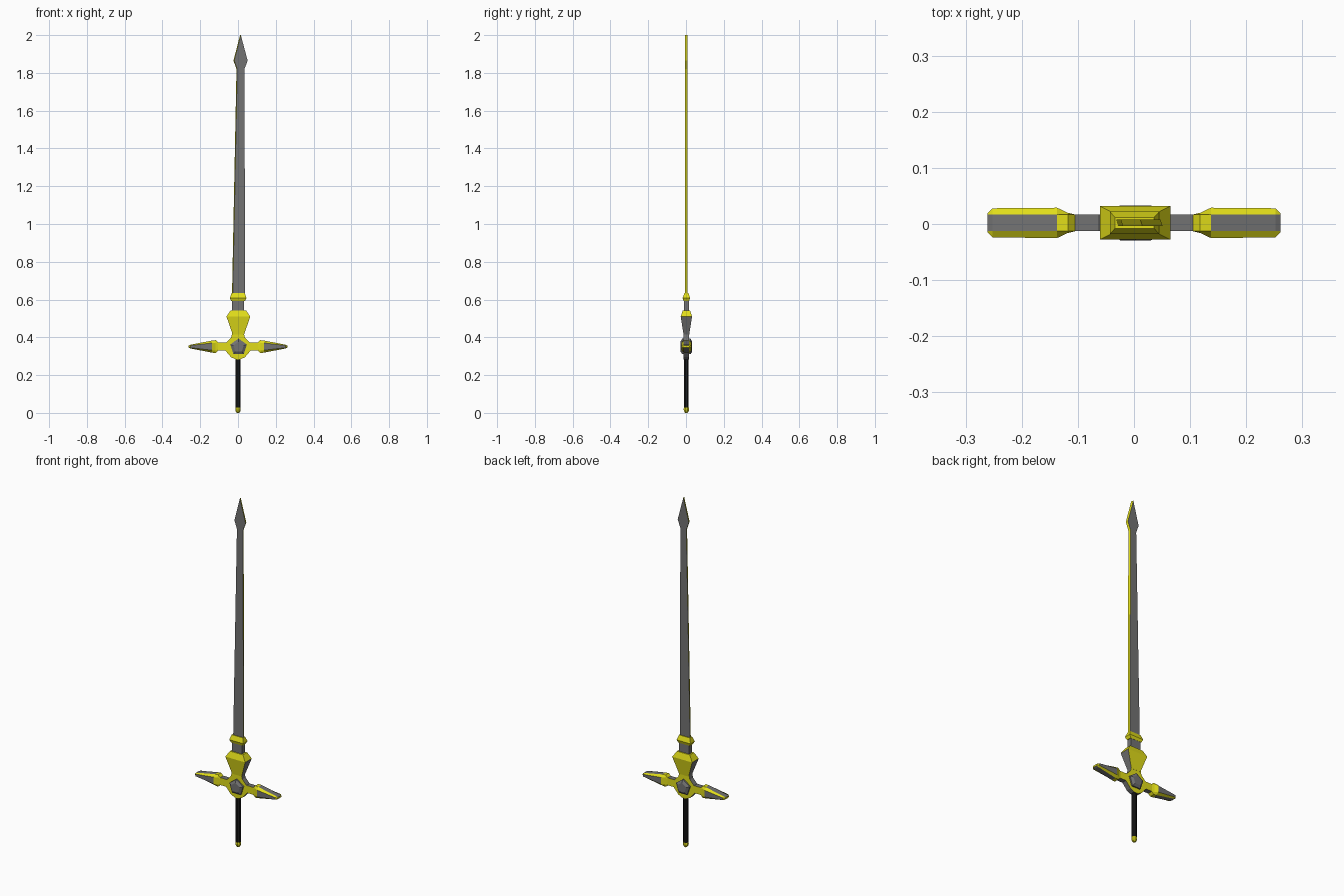
import bpy, bmesh, math

if "Cube" in bpy.data.objects:
    bpy.data.objects.remove(bpy.data.objects["Cube"])

YC = 0.002  # depth centre of the sword


def material(name, rgb):
    m = bpy.data.materials.new(name)
    m.diffuse_color = (*rgb, 1)
    m.use_nodes = True
    m.node_tree.nodes["Principled BSDF"].inputs["Base Color"].default_value = m.diffuse_color
    return m


GREY = material("steel", (0.17, 0.17, 0.17))
GOLD = material("gold", (0.75, 0.72, 0.01))
BLACK = material("black", (0.01, 0.01, 0.01))


def loft(name, rings, mats, pick=None):
    """Skin closed rings of points; pick(normal, centre) gives the material index."""
    bm = bmesh.new()
    vs = [[bm.verts.new(p) for p in r] for r in rings]
    for a, b in zip(vs, vs[1:]):
        n = len(a)
        for i in range(n):
            bm.faces.new((a[i], a[(i + 1) % n], b[(i + 1) % n], b[i]))
    bm.faces.new(vs[0])
    bm.faces.new(vs[-1])
    bmesh.ops.recalc_face_normals(bm, faces=bm.faces)
    bm.normal_update()
    if pick:
        for f in bm.faces:
            f.material_index = pick(f.normal, f.calc_center_median())
    me = bpy.data.meshes.new(name)
    bm.to_mesh(me)
    bm.free()
    for m in mats:
        me.materials.append(m)
    ob = bpy.data.objects.new(name, me)
    bpy.context.collection.objects.link(ob)
    return ob


def block(name, secs, mats, pick=None, cx=0.003):
    """Stack of rectangles (z, half width, half depth)."""
    return loft(name, [[(cx + sx * w, YC + sy * d, z)
                        for sx, sy in ((-1, -1), (1, -1), (1, 1), (-1, 1))]
                       for z, w, d in secs], mats, pick)


def turned(name, secs, mat, n=8):
    """Faceted round part from (z, radius) pairs."""
    return loft(name, [[(r * math.cos(math.tau * (i + .5) / n),
                         YC + r * math.sin(math.tau * (i + .5) / n), z)
                        for i in range(n)] for z, r in secs], [mat])


def plate(name, profile, d, mats, pick, shear=0.0):
    return loft(name, [[(x - s * shear, YC + s * d, z) for x, z in profile]
                       for s in (-1, 1)], mats, pick)


# Grip and pommel
turned("grip", [(0.02, 0.0135), (0.31, 0.0135)], BLACK)
turned("pommel", [(0.0, 0.007), (0.008, 0.013), (0.018, 0.016), (0.028, 0.014)], GOLD)

# Hub with short arms: gold faces, steel rim
half = [(0.03, 0.425), (0.036, 0.40), (0.062, 0.372), (0.115, 0.372),
        (0.115, 0.33), (0.067, 0.33), (0.037, 0.295), (0.012, 0.283)]
plate("hub", half + [(-x, z) for x, z in reversed(half)], 0.0145, [GREY, GOLD],
      lambda n, c: int(abs(n.y) > 0.5))

# Pentagon gems, front and back
for side, label in ((-1, "front"), (1, "back")):
    loft(label + "_gem", [[(0.003 + r * math.sin(math.tau * i / 5), YC + side * y,
                            0.348 + r * math.cos(math.tau * i / 5)) for i in range(5)]
                          for y, r in ((0.012, 0.046), (0.022, 0.046), (0.031, 0.029))],
         [GREY])

# Flared neck above the hub
block("flared_neck", [(0.415, 0.03, 0.015), (0.51, 0.063, 0.03), (0.543, 0.041, 0.019)],
      [GREY, GOLD], lambda n, c: int(abs(n.y) > 0.5 or n.z > 0.3), cx=0.002)
block("blade_base", [(0.535, 0.032, 0.013), (0.6, 0.032, 0.013)], [GREY], cx=0.001)
block("blade_collar", [(0.592, 0.036, 0.014), (0.608, 0.044, 0.02), (0.635, 0.035, 0.01)],
      [GOLD], cx=0.001)

# Blade with spear-shaped tip and gold edges
plate("blade", [(-0.03, 0.61), (0.036, 0.61), (0.032, 1.82), (0.049, 1.865),
                (0.013, 2.0), (-0.022, 1.865), (-0.006, 1.82)], 0.006, [GREY, GOLD],
      lambda n, c: int(abs(n.y) < 0.8), shear=0.002)


# Tapered guard wings: eight-sided, gold chamfers and collar
def wing_ring(s, x, hy, hz):
    a, b = min(hy, 0.0145), hz * 0.6
    zc = 0.351
    return [(s * x, YC + y, zc + z) for y, z in
            ((-a, -hz), (a, -hz), (hy, -b), (hy, b), (a, hz), (-a, hz), (-hy, b), (-hy, -b))]


def wing_color(n, c):
    chamfer = abs(n.z) > 0.25 and abs(n.y) > 0.25
    collar = abs(c.x) < 0.138
    return int(chamfer or collar or abs(n.x) > 0.7)


for s, label in ((-1, "left"), (1, "right")):
    loft(label + "_guard_wing",
         [wing_ring(s, *q) for q in ((0.105, 0.015, 0.021), (0.118, 0.018, 0.034),
                                     (0.137, 0.027, 0.032), (0.252, 0.026, 0.010),
                                     (0.261, 0.017, 0.005))],
         [GREY, GOLD], wing_color)
